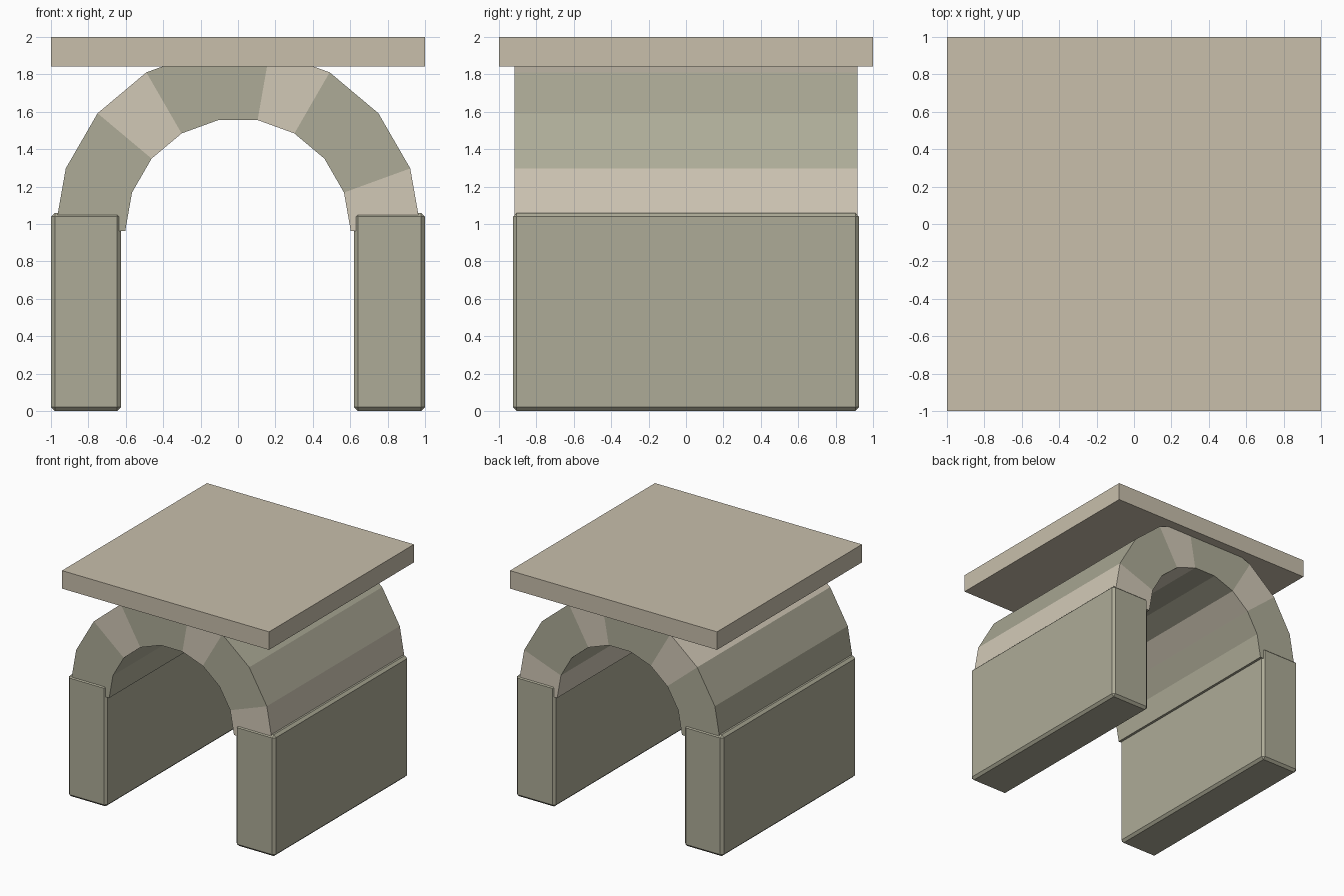
import bpy, bmesh, math

if "Cube" in bpy.data.objects:
    bpy.data.objects.remove(bpy.data.objects["Cube"])


def material(name, rgb):
    m = bpy.data.materials.new(name)
    m.diffuse_color = (*rgb, 1)
    m.use_nodes = True
    m.node_tree.nodes["Principled BSDF"].inputs["Base Color"].default_value = m.diffuse_color
    return m


STONE = material("grey_stone", (0.42, 0.41, 0.31))
PALE = material("pale_stone", (0.64, 0.58, 0.47))
DECK = material("deck_stone", (0.58, 0.52, 0.41))


def block(name, lo, hi, mat, bevel=0):
    bm = bmesh.new()
    bmesh.ops.create_cube(bm, size=1)
    for v in bm.verts:
        for k in range(3):
            v.co[k] = lo[k] if v.co[k] < 0 else hi[k]
    if bevel:
        bmesh.ops.bevel(bm, geom=bm.edges[:], offset=bevel, segments=1,
                        affect='EDGES')
    finish(name, bm, [mat])


def finish(name, bm, mats):
    bmesh.ops.recalc_face_normals(bm, faces=bm.faces[:])
    me = bpy.data.meshes.new(name)
    bm.to_mesh(me)
    bm.free()
    for m in mats:
        me.materials.append(m)
    bpy.context.collection.objects.link(bpy.data.objects.new(name, me))


# flat slab on top
block("top_slab", (-1, -1, 1.843), (1, 1, 2), DECK)

# two side walls with chamfered edges
block("left_wall", (-1, -0.926, 0), (-0.625, 0.926, 1.06), STONE, 0.021)
block("right_wall", (0.62, -0.926, 0), (1, 0.926, 1.06), STONE, 0.021)

# arch of nine wedge stones, every third one pale
SEGMENTS, SPRING_Z, R_IN, R_OUT, HALF_Y = 9, 0.962, 0.603, 0.98, 0.917
bm = bmesh.new()
rings = []
for i in range(SEGMENTS + 1):
    a = math.pi * i / SEGMENTS
    rings.append([bm.verts.new((r * math.cos(a), y, SPRING_Z + r * math.sin(a)))
                  for r, y in ((R_IN, -HALF_Y), (R_OUT, -HALF_Y),
                               (R_OUT, HALF_Y), (R_IN, HALF_Y))])
for i in range(SEGMENTS):
    a, b = rings[i], rings[i + 1]
    for k in range(4):
        n = (k + 1) % 4
        f = bm.faces.new((a[k], a[n], b[n], b[k]))
        f.material_index = 1 if i % 3 == 0 else 0
bm.faces.new(rings[0]).material_index = 1
bm.faces.new(rings[-1])
finish("arch", bm, [STONE, PALE])
